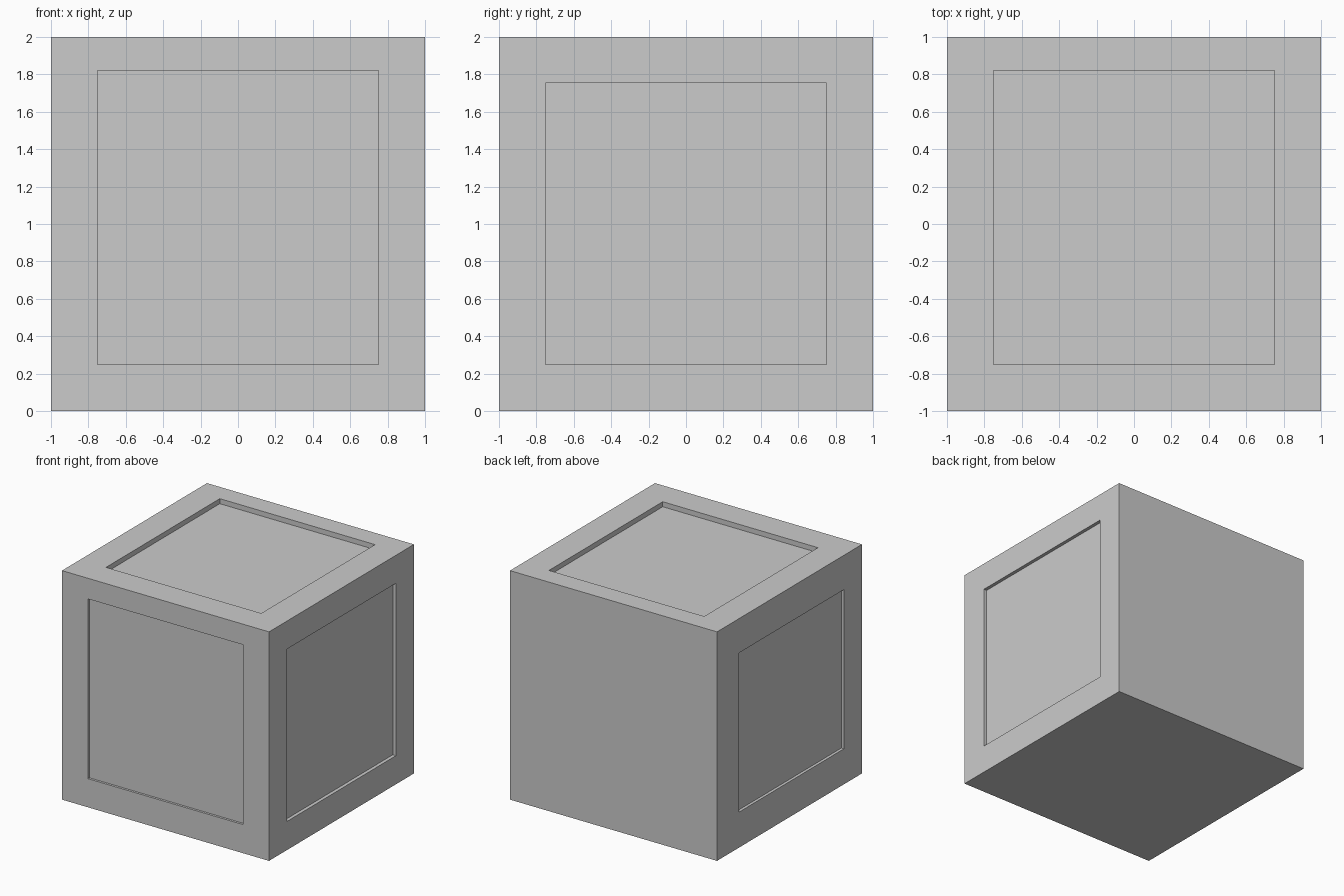
import bpy

if "Cube" in bpy.data.objects:
    bpy.data.objects.remove(bpy.data.objects["Cube"])


def box(name, lo, hi):
    """Axis-aligned box between two corners."""
    bpy.ops.mesh.primitive_cube_add(size=1, location=[(a + b) / 2 for a, b in zip(lo, hi)])
    ob = bpy.context.object
    ob.name = name
    ob.scale = [b - a for a, b in zip(lo, hi)]
    bpy.ops.object.transform_apply(location=True, rotation=False, scale=True)
    return ob


# Solid block
block = box("block", (-1, -1, 0), (1, 1, 2))

# Shallow panel recesses: front, right, left and top
recesses = {
    "front_recess": ((-0.75, -1.2, 0.25), (0.75, -0.98, 1.82)),
    "right_recess": ((0.97, -0.75, 0.25), (1.2, 0.75, 1.755)),
    "left_recess": ((-1.2, -0.75, 0.31), (-0.975, 0.70, 1.70)),
    "top_recess": ((-0.75, -0.75, 1.956), (0.75, 0.82, 2.2)),
}
for name, (lo, hi) in recesses.items():
    cutter = box(name + "_cutter", lo, hi)
    mod = block.modifiers.new(name, 'BOOLEAN')
    mod.operation = 'DIFFERENCE'
    mod.solver = 'EXACT'
    mod.object = cutter
    bpy.context.view_layer.objects.active = block
    bpy.ops.object.modifier_apply(modifier=name)
    bpy.data.objects.remove(cutter, do_unlink=True)
